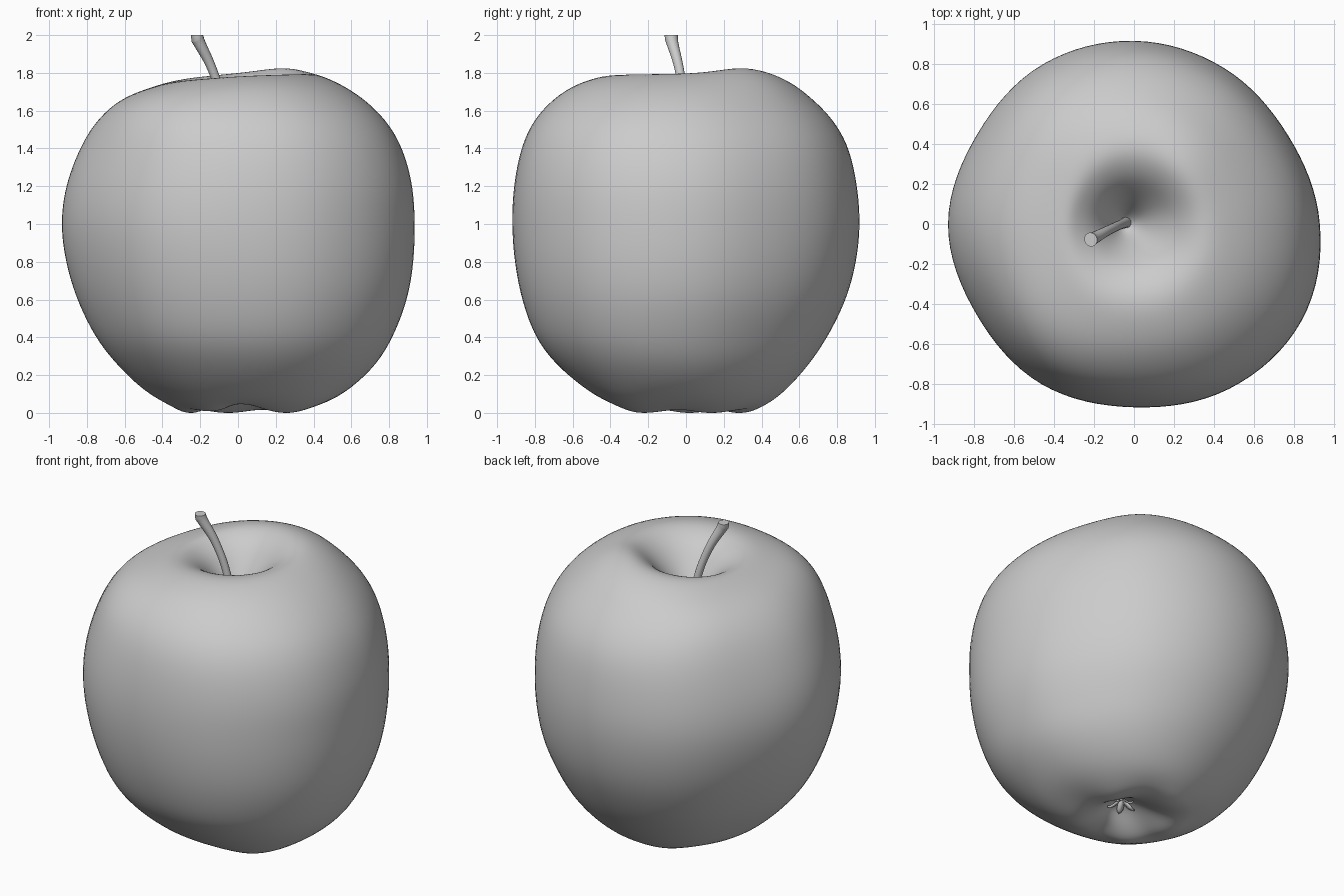
import bpy, bmesh
from math import sin, cos, pi, radians, exp
from mathutils import Vector

if "Cube" in bpy.data.objects:
    bpy.data.objects.remove(bpy.data.objects["Cube"])

SEG, SUB = 96, 6
BASIN = Vector((0.05, -0.05, 0.015))  # offset of the calyx basin from the axis


def catmull(a, b, c, d, t):
    return 0.5 * (2 * b + (c - a) * t + (2 * a - 5 * b + 4 * c - d) * t * t
                  + (3 * b - a - 3 * c + d) * t ** 3)


def spline(vals, n):
    p = [2 * vals[0] - vals[1]] + vals + [2 * vals[-1] - vals[-2]]
    out = [catmull(*p[i:i + 4], k / n) for i in range(len(vals) - 1) for k in range(n)]
    return out + [vals[-1]]


def smooth(vals, passes):
    for _ in range(passes):
        mid = [(vals[i - 1] + 2 * vals[i] + vals[i + 1]) / 4 for i in range(1, len(vals) - 1)]
        vals = [vals[0]] + mid + [vals[-1]]
    return vals


def bump(a, centre, width):
    """Soft bump around one compass angle (degrees)."""
    d = (a - radians(centre) + pi) % (2 * pi) - pi
    return exp(-(d / radians(width)) ** 2)


def mesh_object(name, bm):
    bmesh.ops.recalc_face_normals(bm, faces=bm.faces)
    me = bpy.data.meshes.new(name)
    bm.to_mesh(me)
    bm.free()
    for p in me.polygons:
        p.use_smooth = True
    ob = bpy.data.objects.new(name, me)
    bpy.context.collection.objects.link(ob)
    return ob


# Heights down the profile, from the stem cavity over the shoulder to the calyx basin
Z = [1.44, 1.47, 1.565, 1.665, 1.75, 1.803, 1.755, 1.67, 1.55, 1.4, 1.2, 1.0, 0.8, 0.6, 0.4, 0.25, 0.12, 0.04,
     -0.003, 0.04, 0.10, 0.13]
INNER_TOP = [0.0, 0.045, 0.105, 0.175, 0.255]
INNER_BOTTOM = [0.17, 0.08, 0.0]
# Radii of the outer skin on the right, back, left and front sides
SIDES = [
    [0.36, 0.51, 0.65, 0.775, 0.865, 0.92, 0.932, 0.925, 0.89, 0.81, 0.715, 0.57, 0.42, 0.27],
    [0.38, 0.535, 0.655, 0.775, 0.86, 0.905, 0.92, 0.90, 0.845, 0.745, 0.64, 0.52, 0.41, 0.29],
    [0.34, 0.45, 0.61, 0.74, 0.835, 0.91, 0.935, 0.91, 0.85, 0.75, 0.63, 0.49, 0.35, 0.25],
    [0.39, 0.56, 0.69, 0.80, 0.87, 0.91, 0.92, 0.905, 0.865, 0.79, 0.67, 0.51, 0.38, 0.28],
]
RIM_DROP = [0.0, 0.0, 0.045, 0.015]
# Outline swelling every 30 degrees
SWELL = spline([1.0, 0.96, 0.98, 1.0, 1.0, 0.975, 1.0, 0.98, 1.005, 1.0, 1.035, 1.045, 1.0], SEG // 12)


def around(v, a):
    """Smooth blend of right, back, left and front values at angle a."""
    r, b, l, f = v
    return ((r + b + l + f) / 4 + (r - l) / 2 * cos(a) + (b - f) / 2 * sin(a)
            + (r + l - b - f) / 4 * cos(2 * a))


# Apple body
bm = bmesh.new()
heights = smooth(spline(Z, SUB), 8)
columns = []
for s in range(SEG):
    a = 2 * pi * s / SEG
    outer = [around([side[i] for side in SIDES], a) for i in range(14)]
    radii = smooth(spline(INNER_TOP + outer + INNER_BOTTOM, SUB), 8)
    drop = around(RIM_DROP, a) - 0.022 * bump(a, 50, 30)
    lobe = 0.008 * (1 - cos(5 * (a - radians(318)))) + 0.035 * bump(a, 268, 24)
    shoulder = bump(a, 135, 30) + bump(a, 225, 28)
    col = []
    for i, (r, z) in enumerate(zip(radii, heights)):
        k = i / SUB
        r *= 1 + (SWELL[s] - 1) * min(1, r / 0.8)
        r *= 1 + 0.14 * bump(a, 320, 25) * exp(-((k - 17.5) / 1.6) ** 2)
        r *= 1 + 0.045 * shoulder * exp(-((k - 6.8) / 1.8) ** 2)
        z -= drop * exp(-((k - 5) / 1.6) ** 2)
        z += lobe * exp(-((k - 18) / 1.1) ** 2)
        p = Vector((r * cos(a), r * sin(a), z))
        p.x -= 0.035 * max(0, min(1, (5 - k) / 4))
        col.append(p + BASIN * max(0, min(1, (k - 17.5) / 2.5)))
    columns.append(col)
low = min(v.z for c in columns for v in c)
for c in columns:
    for v in c:
        v.z -= low * max(0, 1 - v.z)
count = len(columns[0])
top = bm.verts.new(columns[0][0])
bottom = bm.verts.new(columns[0][-1])
grid = [[bm.verts.new(v) for v in c[1:-1]] for c in columns]
for s in range(SEG):
    p, q = grid[s], grid[(s + 1) % SEG]
    bm.faces.new((top, p[0], q[0]))
    bm.faces.new((bottom, q[-1], p[-1]))
    for i in range(count - 3):
        bm.faces.new((p[i], p[i + 1], q[i + 1], q[i]))
mesh_object("apple_body", bm)

# Stem: a curved tube that widens at its level cut end
path = [(-0.035, 0.01, 1.41, 0.03), (-0.06, 0.0, 1.55, 0.024), (-0.095, -0.015, 1.7, 0.023),
        (-0.145, -0.04, 1.84, 0.025), (-0.2, -0.07, 1.95, 0.031), (-0.217, -0.078, 1.985, 0.036)]
pts = list(zip(*[spline([p[i] for p in path], 5) for i in range(4)]))
bm = bmesh.new()
rings = []
for i, p in enumerate(pts):
    c = Vector(p[:3])
    d = Vector(pts[min(i + 1, len(pts) - 1)][:3]) - Vector(pts[max(i - 1, 0)][:3])
    u = d.cross(Vector((0, 1, 0))).normalized()
    w = d.cross(u).normalized()
    rings.append([bm.verts.new(c + p[3] * (u * cos(k * pi / 8) + w * sin(k * pi / 8))) for k in range(16)])
for v in rings[-1]:
    v.co.z = 2.0
for p, q in zip(rings, rings[1:]):
    for k in range(16):
        bm.faces.new((p[k], p[(k + 1) % 16], q[(k + 1) % 16], q[k]))
bm.faces.new(rings[0])
bm.faces.new(rings[-1])
stem = mesh_object("stem", bm)
bpy.context.view_layer.objects.active = stem
stem.select_set(True)
bpy.ops.object.shade_smooth_by_angle(angle=radians(40))

# Calyx: five curled sepals in the basin underneath
bm = bmesh.new()
SEPAL = [(0.0, 0.015, 0.135), (0.025, 0.02, 0.105), (0.05, 0.02, 0.085), (0.07, 0.012, 0.075), (0.085, 0.002, 0.08)]
for n in range(5):
    a = radians(28 + 72 * n)
    out, side = Vector((cos(a), sin(a), 0)), Vector((-sin(a), cos(a), 0))
    rows = []
    for r, w, z in SEPAL:
        ring = [(-w, 0), (0, -0.008), (w, 0), (0, 0.008)]
        rows.append([bm.verts.new(BASIN + out * r + side * x + Vector((0, 0, z + h))) for x, h in ring])
    for p, q in zip(rows, rows[1:]):
        for k in range(4):
            bm.faces.new((p[k], p[(k + 1) % 4], q[(k + 1) % 4], q[k]))
    bm.faces.new(rows[0])
    bm.faces.new(rows[-1])
mesh_object("calyx_sepals", bm)
